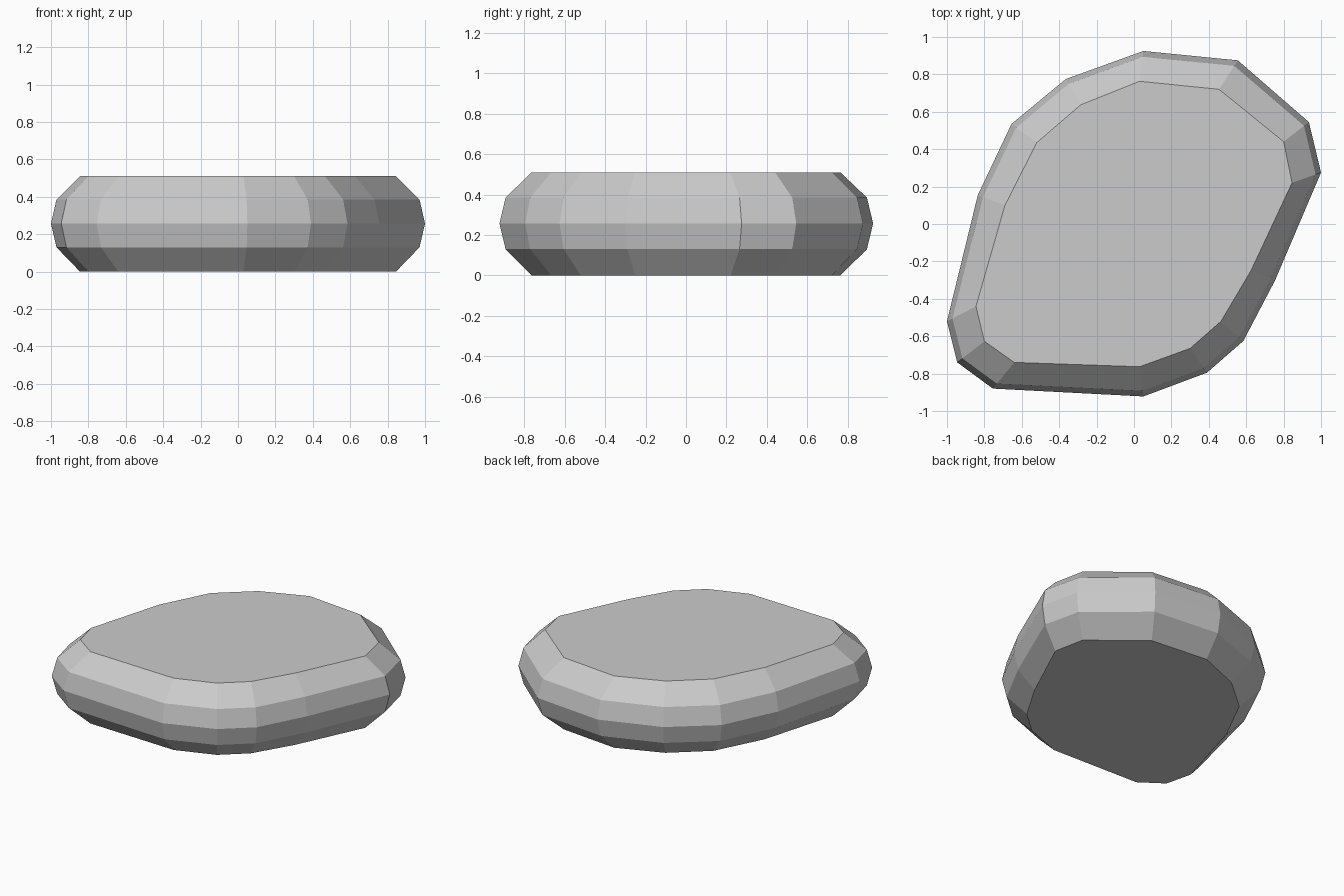
import bpy
import bmesh

# Outline at the widest level and at the flat top/bottom faces
widest = [(0.05, 0.925), (-0.365, 0.775), (-0.655, 0.535), (-0.835, 0.155),
          (-1.0, -0.52), (-0.945, -0.74), (-0.755, -0.88), (0.05, -0.922),
          (0.39, -0.795), (0.585, -0.625), (0.755, -0.30), (1.0, 0.275),
          (0.935, 0.545), (0.555, 0.875)]
flat = [(0.03, 0.763), (-0.285, 0.637), (-0.52, 0.435), (-0.69, 0.10),
        (-0.845, -0.44), (-0.80, -0.627), (-0.64, -0.74), (0.03, -0.763),
        (0.30, -0.665), (0.465, -0.52), (0.625, -0.25), (0.845, 0.22),
        (0.80, 0.44), (0.455, 0.72)]

# Rings from bottom to top: (height, blend from widest towards flat outline)
levels = [(0.0, 1.0), (0.13, 0.19), (0.257, 0.0), (0.385, 0.19), (0.51, 1.0)]

bm = bmesh.new()
rings = []
for z, t in levels:
    rings.append([bm.verts.new((a[0] + (b[0] - a[0]) * t, a[1] + (b[1] - a[1]) * t, z))
                  for a, b in zip(widest, flat)])

# Side bands
n = len(widest)
for low, high in zip(rings, rings[1:]):
    for i in range(n):
        j = (i + 1) % n
        bm.faces.new((low[i], low[j], high[j], high[i]))

# Flat bottom and top
bm.faces.new(rings[0][::-1])
bm.faces.new(rings[-1])
bmesh.ops.recalc_face_normals(bm, faces=bm.faces)

mesh = bpy.data.meshes.new("flat_stone")
bm.to_mesh(mesh)
bm.free()
stone = bpy.data.objects.new("flat_stone", mesh)
bpy.context.collection.objects.link(stone)
